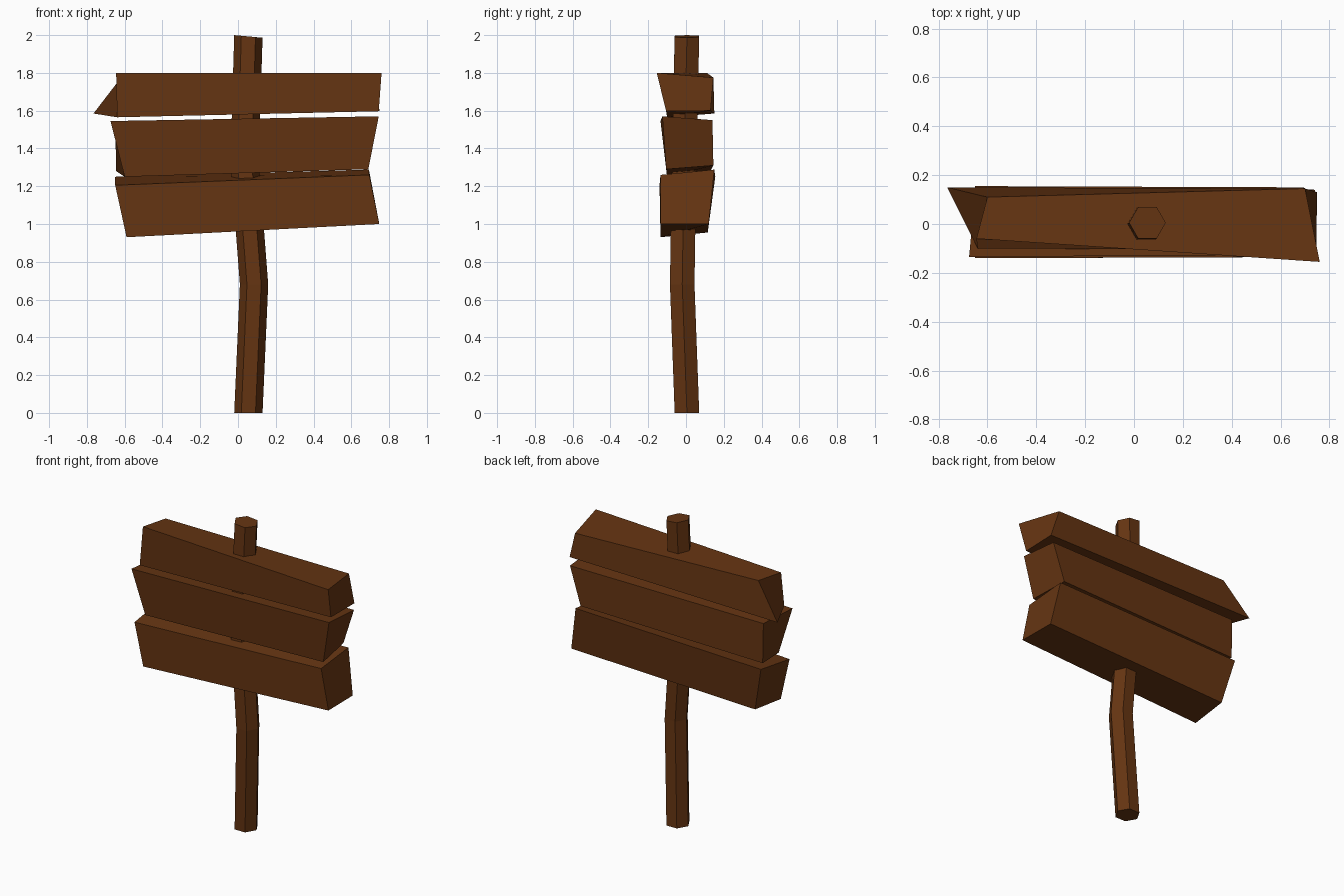
import bpy, math

wood = bpy.data.materials.new("brown_wood")
wood.diffuse_color = (0.13, 0.035, 0.006, 1)


def make(name, verts, faces):
    mesh = bpy.data.meshes.new(name)
    mesh.from_pydata(verts, [], faces)
    mesh.materials.append(wood)
    obj = bpy.data.objects.new(name, mesh)
    bpy.context.collection.objects.link(obj)


def plank(name, left, right):
    # each end: front bottom, back bottom, back top, front top
    faces = [(0, 3, 2, 1), (4, 5, 6, 7)]
    faces += [(i, (i + 1) % 4, (i + 1) % 4 + 4, i + 4) for i in range(4)]
    make(name, left + right, faces)


# Crooked six-sided post: ring centres, slightly slanted top
rings = [(0.055, 0.005, 0), (0.085, -0.02, 0.68), (0.035, -0.01, 1.33), (0.055, 0.005, 1.993)]
verts = []
for k, (cx, cy, z) in enumerate(rings):
    for i in range(6):
        a = i * math.pi / 3
        slant = -0.007 * math.cos(a) if k == 3 else 0
        verts.append((cx + 0.075 * math.cos(a), cy + 0.075 * math.sin(a), z + slant))
faces = [(k * 6 + i, k * 6 + (i + 1) % 6, k * 6 + 6 + (i + 1) % 6, k * 6 + 6 + i)
         for k in range(3) for i in range(6)]
faces += [tuple(range(5, -1, -1)), tuple(range(18, 24))]
make("post", verts, faces)

# Three uneven boards
plank("top_board",
      [(-0.64, -0.10, 1.565), (-0.765, 0.15, 1.585), (-0.60, 0.11, 1.80), (-0.645, -0.06, 1.80)],
      [(0.745, -0.105, 1.597), (0.75, 0.13, 1.60), (0.70, 0.145, 1.775), (0.76, -0.155, 1.80)])
plank("middle_board",
      [(-0.60, -0.10, 1.25), (-0.645, 0.13, 1.28), (-0.65, 0.13, 1.54), (-0.675, -0.135, 1.545)],
      [(0.69, -0.105, 1.29), (0.66, 0.145, 1.31), (0.74, 0.14, 1.55), (0.745, -0.125, 1.57)])
plank("bottom_board",
      [(-0.59, -0.135, 0.93), (-0.58, 0.115, 0.955), (-0.65, 0.155, 1.25), (-0.65, -0.14, 1.205)],
      [(0.748, -0.135, 1.0), (0.745, 0.12, 1.0), (0.693, 0.15, 1.288), (0.695, -0.135, 1.26)])
